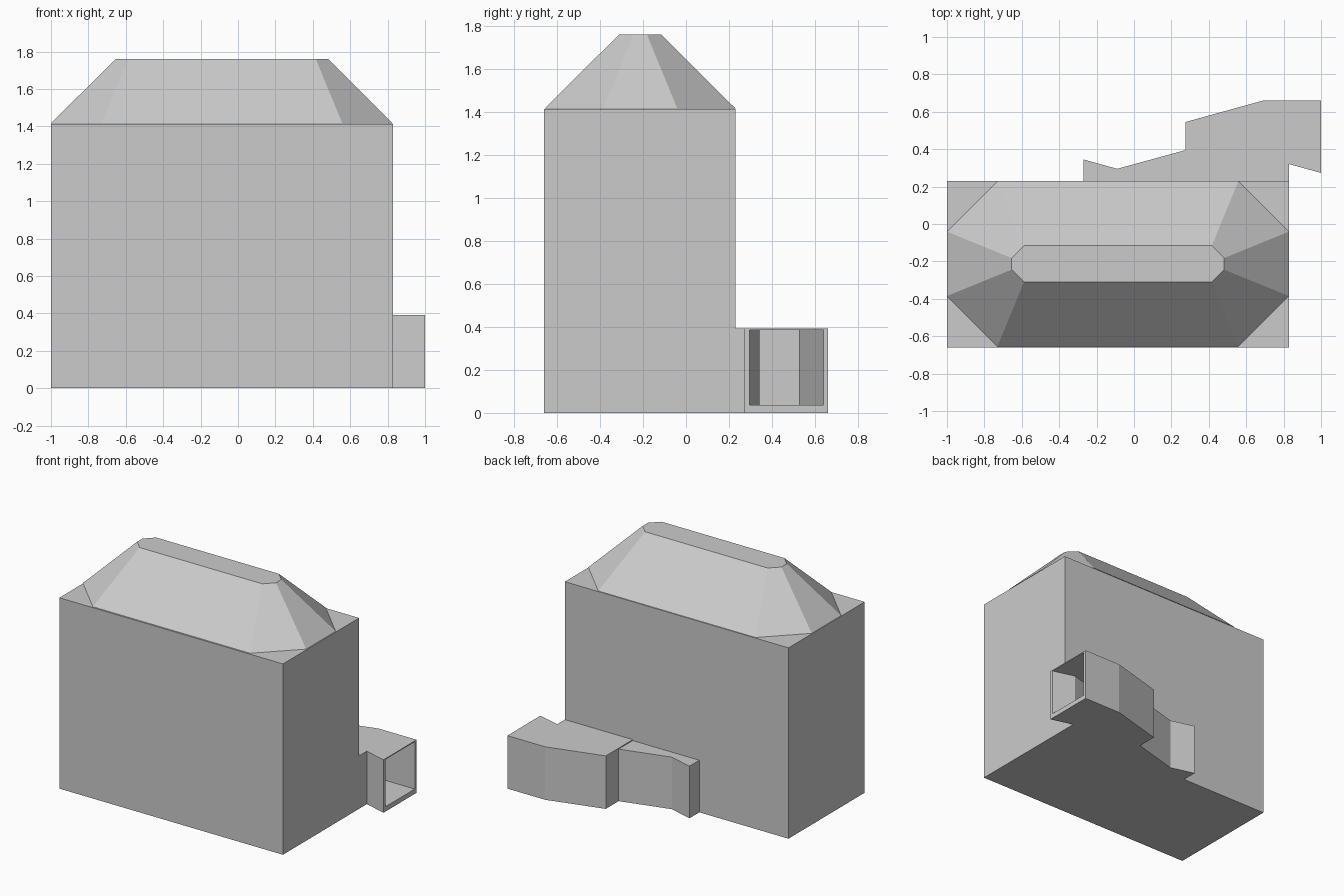
import bpy, bmesh

if "Cube" in bpy.data.objects:
    bpy.data.objects.remove(bpy.data.objects["Cube"])


def loft(name, lower, z0, upper, z1):
    """Solid between two outlines with the same number of points."""
    bm = bmesh.new()
    a = [bm.verts.new((x, y, z0)) for x, y in lower]
    b = [bm.verts.new((x, y, z1)) for x, y in upper]
    n = len(a)
    bm.faces.new(a[::-1])
    bm.faces.new(b)
    for i in range(n):
        j = (i + 1) % n
        bm.faces.new((a[i], a[j], b[j], b[i]))
    bmesh.ops.recalc_face_normals(bm, faces=bm.faces[:])
    me = bpy.data.meshes.new(name)
    bm.to_mesh(me)
    bm.free()
    ob = bpy.data.objects.new(name, me)
    bpy.context.collection.objects.link(ob)
    return ob


def prism(name, outline, z0, z1):
    return loft(name, outline, z0, outline, z1)


def octagon(cx, cy, hx, hy, cut):
    """Rectangle with chamfered corners."""
    pts = [(hx - cut, hy), (hx, hy - cut), (hx, cut - hy), (hx - cut, -hy),
           (cut - hx, -hy), (-hx, cut - hy), (-hx, hy - cut), (cut - hx, hy)]
    return [(cx + x, cy + y) for x, y in pts]


# main block
prism("main_block", [(-1, -0.66), (0.83, -0.66), (0.83, 0.23), (-1, 0.23)], 0, 1.412)

# chamfered hip roof with flat top
cx, cy = -0.086, -0.213
loft("roof", octagon(cx, cy, 0.914, 0.442, 0.27), 1.416,
     octagon(cx, cy, 0.568, 0.097, 0.066), 1.76)

# low solid rear annex
prism("rear_annex", [(-0.27, 0.23), (0.275, 0.23), (0.275, 0.395),
                     (-0.09, 0.295), (-0.27, 0.345)], 0, 0.385)

# bent entrance passage, open at the right end
passage = prism("entrance_passage", [
    (0.275, 0.23), (0.83, 0.23), (0.83, 0.32), (1, 0.273),
    (1, 0.66), (0.69, 0.66), (0.275, 0.545)], 0, 0.392)
cutter = prism("passage_cutter", [
    (0.3, 0.24), (0.465, 0.24), (0.83, 0.342), (1.1, 0.268),
    (1.1, 0.638), (0.69, 0.638), (0.3, 0.528)], 0.036, 0.385)
cutter.hide_render = True
mod = passage.modifiers.new("hollow", 'BOOLEAN')
mod.operation = 'DIFFERENCE'
mod.solver = 'EXACT'
mod.object = cutter
bpy.context.view_layer.objects.active = passage
bpy.ops.object.modifier_apply(modifier=mod.name)
bpy.data.objects.remove(cutter)
